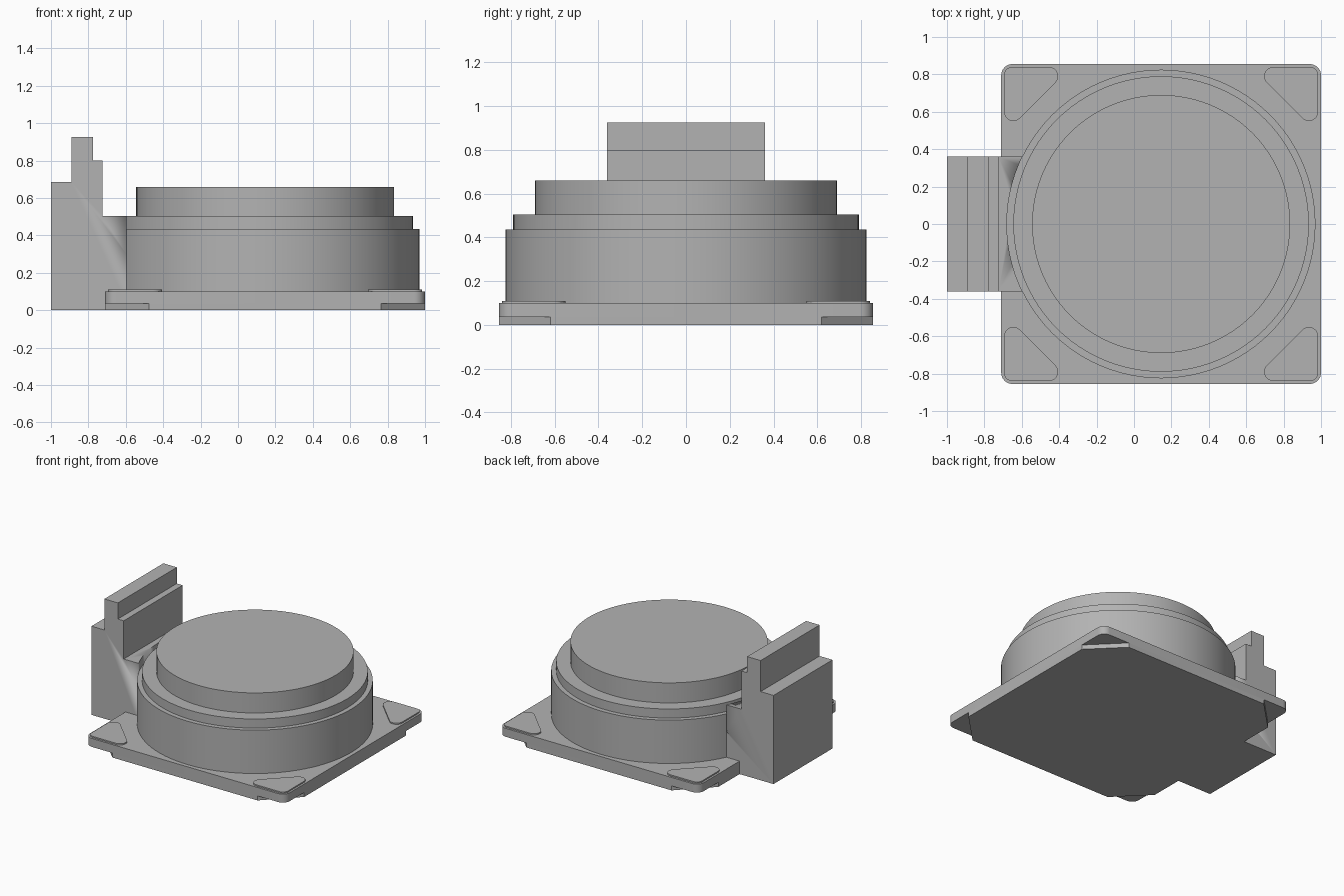
import bpy, bmesh, math
from mathutils import Vector, Matrix

old = bpy.data.objects.get("Cube")
if old:
    bpy.data.objects.remove(old, do_unlink=True)

CX = 0.145           # centre of the plate and the round body
HALF = 0.855         # half width of the plate

grey = bpy.data.materials.new("plain grey")
grey.use_nodes = True
grey.diffuse_color = (0.45, 0.45, 0.45, 1)
grey.node_tree.nodes["Principled BSDF"].inputs["Base Color"].default_value = grey.diffuse_color


def prism(name, outline, low, high, axes="xyz", mirror=False):
    """Extrude a closed 2D outline between two levels along the third axis."""
    bm = bmesh.new()
    face = bm.faces.new([bm.verts.new((a, b, low)) for a, b in outline])
    top = bmesh.ops.extrude_face_region(bm, geom=[face])["geom"]
    bmesh.ops.translate(bm, vec=(0, 0, high - low),
                        verts=[v for v in top if isinstance(v, bmesh.types.BMVert)])
    if axes == "xzy":
        bmesh.ops.rotate(bm, verts=bm.verts, matrix=Matrix.Rotation(math.pi / 2, 3, "X"))
    bmesh.ops.recalc_face_normals(bm, faces=bm.faces)
    mesh = bpy.data.meshes.new(name)
    bm.to_mesh(mesh)
    bm.free()
    mesh.materials.append(grey)
    obj = bpy.data.objects.new(name, mesh)
    bpy.context.collection.objects.link(obj)
    if axes == "xyz":
        obj.location.x = CX
    if mirror:
        mod = obj.modifiers.new("four corners", "MIRROR")
        mod.use_axis = (True, True, False)
    bpy.ops.object.select_all(action="DESELECT")
    obj.select_set(True)
    bpy.context.view_layer.objects.active = obj
    bpy.ops.object.shade_smooth_by_angle(angle=math.radians(30))
    return obj


def circle(radius, count=96):
    return [(radius * math.cos(math.tau * i / count), radius * math.sin(math.tau * i / count))
            for i in range(count)]


def rounded(points, steps=8):
    """Round each (x, y, radius) corner of a polygon."""
    result = []
    for i, (x, y, radius) in enumerate(points):
        here = Vector((x, y))
        to_prev = (Vector(points[i - 1][:2]) - here).normalized()
        to_next = (Vector(points[(i + 1) % len(points)][:2]) - here).normalized()
        half = to_prev.angle(to_next) / 2
        centre = here + (to_prev + to_next).normalized() * radius / math.sin(half)
        start = here + to_prev * radius / math.tan(half) - centre
        end = here + to_next * radius / math.tan(half) - centre
        turn = start.angle_signed(end)
        for k in range(steps + 1):
            p = centre + Matrix.Rotation(-turn * k / steps, 2) @ start
            result.append((p.x, p.y))
    return result


# Base plate with rounded corners, on a foot with clipped corners
corners = [(-1, -1), (1, -1), (1, 1), (-1, 1)]
prism("base_plate", rounded([(HALF * a, HALF * b, 0.06) for a, b in corners]), 0.035, 0.1)

clip = HALF - 0.235
foot = []
for a, b in corners:
    ends = [(a * HALF, b * clip), (a * clip, b * HALF)]
    foot += ends if a * b > 0 else ends[::-1]
foot_outline = sorted(foot, key=lambda p: math.atan2(p[1], p[0]))
prism("plate_foot", foot_outline, 0, 0.035)

# Thin raised pads on the four corners
pad = rounded([(0.84, 0.84, 0.045), (0.48, 0.84, 0.05), (0.84, 0.48, 0.05)])
prism("corner_pads", pad, 0.095, 0.11, mirror=True)

# Stepped round body
for name, radius, low, high in [("round_body", 0.825, 0.1, 0.435),
                                ("body_shoulder", 0.79, 0.435, 0.505),
                                ("round_cap", 0.69, 0.505, 0.66)]:
    prism(name, circle(radius), low, high)

# Side connector: stepped profile, hollowed where it meets the round body
profile = [(-1, 0), (-0.58, 0), (-0.58, 0.505), (-0.725, 0.505), (-0.725, 0.8),
           (-0.775, 0.8), (-0.775, 0.925), (-0.89, 0.925), (-0.89, 0.685), (-1, 0.685)]
connector = prism("side_connector", profile, -0.36, 0.36, axes="xzy")
cutter = prism("connector_cutter", circle(0.825), 0.3, 1.2)
cutter.hide_render = True
cutter.hide_set(True)
cutter.display_type = "WIRE"
cut = connector.modifiers.new("body clearance", "BOOLEAN")
cut.operation = "DIFFERENCE"
cut.solver = "EXACT"
cut.object = cutter
